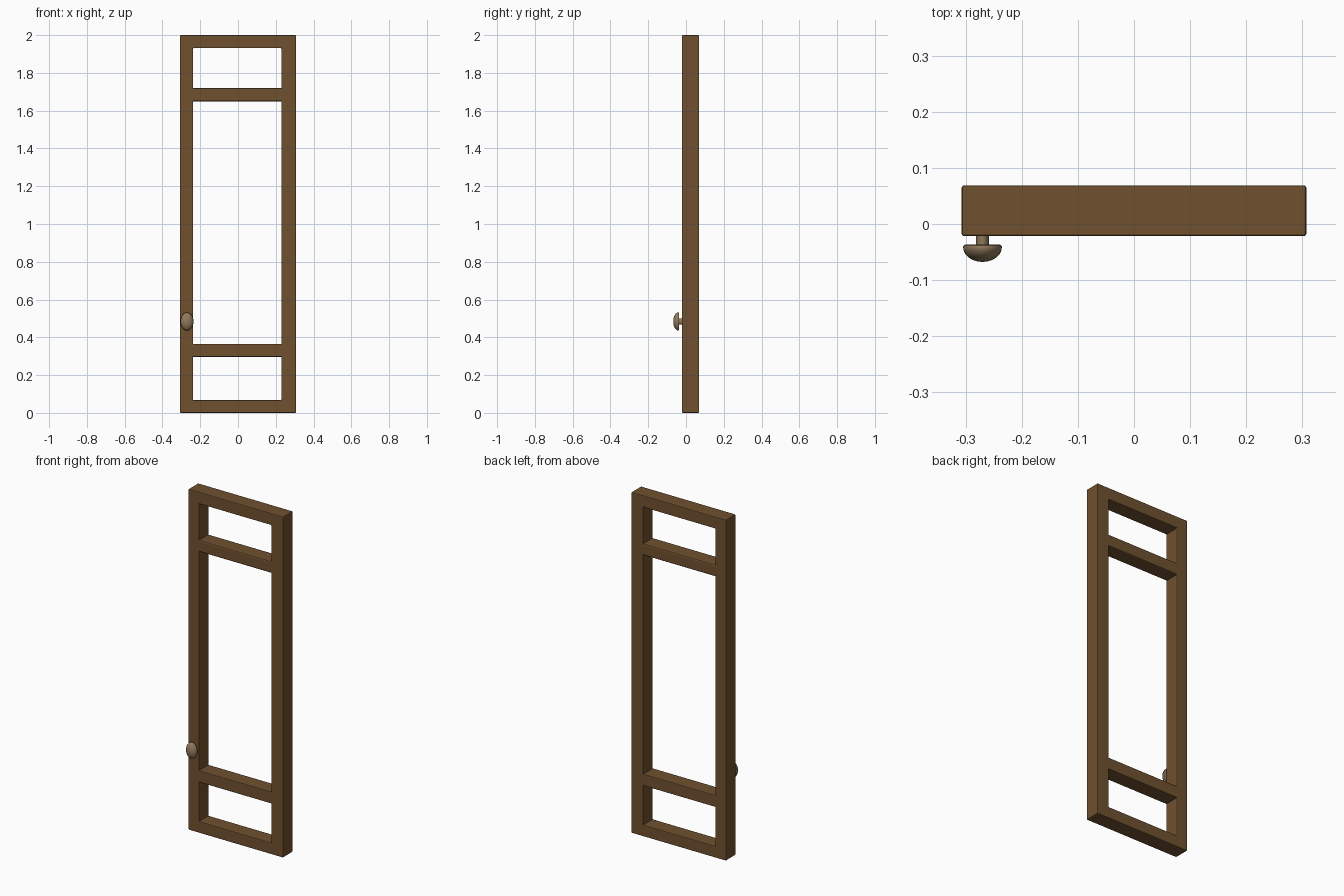
import bpy, bmesh, math

if "Cube" in bpy.data.objects:
    bpy.data.objects.remove(bpy.data.objects["Cube"])

Y0, Y1 = -0.0215, 0.0690          # front and back of the frame
W, IL, IR = 0.307, -0.238, 0.229  # outer half width, inner left and right


def material(name, rgb):
    m = bpy.data.materials.new(name)
    m.diffuse_color = (*rgb, 1)
    m.use_nodes = True
    m.node_tree.nodes["Principled BSDF"].inputs["Base Color"].default_value = m.diffuse_color
    return m


wood = material("wood", (0.16, 0.082, 0.028))
brass = material("aged_brass", (0.28, 0.19, 0.105))


def finish(name, bm, mat, bevel=0, segments=1):
    bmesh.ops.recalc_face_normals(bm, faces=bm.faces)
    me = bpy.data.meshes.new(name)
    bm.to_mesh(me)
    bm.free()
    me.materials.append(mat)
    ob = bpy.data.objects.new(name, me)
    bpy.context.collection.objects.link(ob)
    if bevel:
        mod = ob.modifiers.new("bevel", "BEVEL")
        mod.width, mod.segments = bevel, segments
        mod.limit_method = "ANGLE"
        mod.angle_limit = math.radians(40)
    return ob


# Outer frame: a 3x3 grid with the middle cell open, given depth
bm = bmesh.new()
xs, zs = (-W, IL, IR, W), (0, 0.067, 1.931, 2)
grid = [[bm.verts.new((x, Y0, z)) for z in zs] for x in xs]
for i in range(3):
    for j in range(3):
        if (i, j) != (1, 1):
            bm.faces.new((grid[i][j], grid[i + 1][j],
                          grid[i + 1][j + 1], grid[i][j + 1]))
ext = bmesh.ops.extrude_face_region(bm, geom=bm.faces[:], use_keep_orig=True)
for v in ext["geom"]:
    if isinstance(v, bmesh.types.BMVert):
        v.co.y = Y1
finish("outer_frame", bm, wood, 0.004, 2)


# Cross rails between the stiles
def rail(name, z0, z1, bevel):
    bm = bmesh.new()
    bmesh.ops.create_cube(bm, size=1)
    for v in bm.verts:
        v.co.x = IL - 0.004 if v.co.x < 0 else IR + 0.004
        v.co.y = Y0 if v.co.y < 0 else Y1
        v.co.z = z0 if v.co.z < 0 else z1
    long_edges = [e for e in bm.edges
                  if abs(e.verts[0].co.x - e.verts[1].co.x) > 0.1]
    bmesh.ops.bevel(bm, geom=long_edges, offset=bevel, segments=2,
                    profile=0.5, affect="EDGES")
    finish(name, bm, wood)


rail("lower_rail", 0.297, 0.366, 0.004)
rail("upper_rail", 1.649, 1.719, 0.008)


# Oval knob parts: profiles of (radius, y) spun around y, stretched in z
def lathe(name, profile, sides=32):
    bm = bmesh.new()
    vs = [bm.verts.new((r, y, 0)) for r, y in profile]
    es = [bm.edges.new(p) for p in zip(vs, vs[1:])]
    bmesh.ops.spin(bm, geom=vs + es, axis=(0, 1, 0), cent=(0, 0, 0),
                   angle=2 * math.pi, steps=sides)
    bmesh.ops.remove_doubles(bm, verts=bm.verts, dist=1e-5)
    ob = finish(name, bm, brass)
    ob.location = (-0.270, 0, 0.484)
    ob.scale = (1, 1, 1.38)
    bpy.ops.object.select_all(action="DESELECT")
    ob.select_set(True)
    bpy.context.view_layer.objects.active = ob
    bpy.ops.object.shade_smooth_by_angle(angle=math.radians(35))


lathe("knob_stem", [(0, -0.015), (0.0115, -0.015), (0.0115, -0.038), (0, -0.038)])
dome = [(0.0345 * math.cos(a), -0.041 - 0.0265 * math.sin(a))
        for a in (math.pi / 2 * k / 10 for k in range(10))]
lathe("knob_dome", [(0, -0.0365), (0.030, -0.0365), (0.0335, -0.038)]
      + dome + [(0, -0.0675)])
